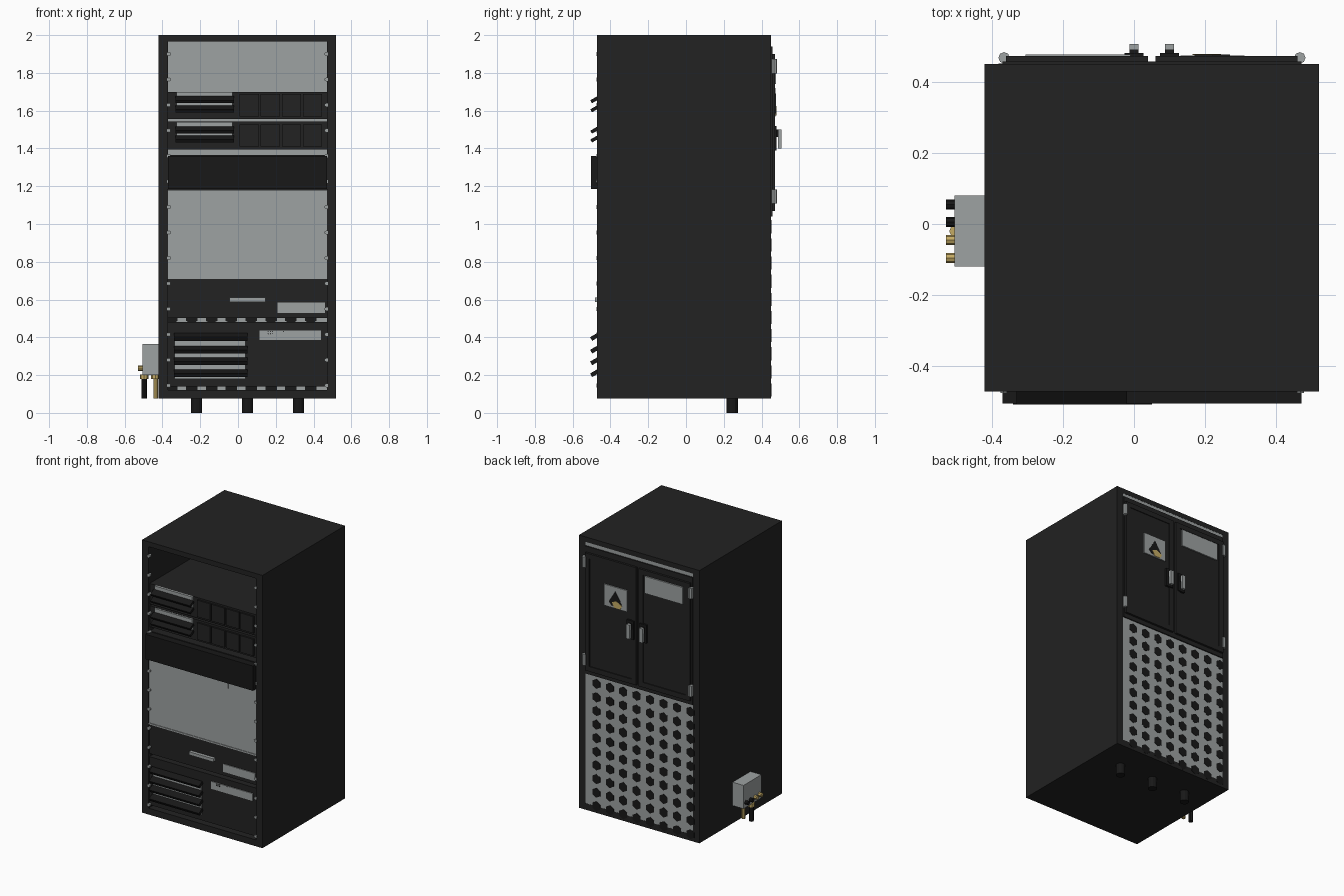
import bpy, bmesh, math
from mathutils import Matrix, Vector

old = bpy.data.objects.get("Cube")
if old:
    bpy.data.objects.remove(old, do_unlink=True)


def material(name, rgb, rough=0.6):
    m = bpy.data.materials.new(name)
    m.use_nodes = True
    m.diffuse_color = (*rgb, 1)
    b = m.node_tree.nodes["Principled BSDF"]
    b.inputs["Base Color"].default_value = (*rgb, 1)
    b.inputs["Roughness"].default_value = rough
    return m


CHARCOAL = material("charcoal", (0.016, 0.016, 0.016))
BLACK = material("black", (0.009, 0.009, 0.009))
GREY = material("light grey", (0.34, 0.36, 0.36))
BRASS = material("brass", (0.56, 0.41, 0.13))


def finish(bm, name, mat):
    bmesh.ops.recalc_face_normals(bm, faces=bm.faces)
    me = bpy.data.meshes.new(name)
    bm.to_mesh(me)
    bm.free()
    me.materials.append(mat)
    ob = bpy.data.objects.new(name, me)
    bpy.context.collection.objects.link(ob)
    return ob


def boxes(name, mat, *bounds, tilt=0):
    """Boxes given as (x0, x1, y0, y1, z0, z1), each tilted about its own x axis."""
    bm = bmesh.new()
    for x0, x1, y0, y1, z0, z1 in bounds:
        mid = Vector((x0 + x1, y0 + y1, z0 + z1)) / 2
        size = Matrix.Diagonal((x1 - x0, y1 - y0, z1 - z0, 1))
        bmesh.ops.create_cube(bm, size=1, matrix=Matrix.Translation(mid) @ Matrix.Rotation(tilt, 4, 'X') @ size)
    return finish(bm, name, mat)


def rods(name, mat, centres, r, length, axis='Z', sides=8):
    """Prisms of one size along an axis."""
    turn = {'X': Matrix.Rotation(math.pi / 2, 4, 'Y'),
            'Y': Matrix.Rotation(math.pi / 2, 4, 'X'), 'Z': Matrix()}[axis]
    bm = bmesh.new()
    for c in centres:
        bmesh.ops.create_cone(bm, cap_ends=True, segments=sides, radius1=r, radius2=r,
                              depth=length, matrix=Matrix.Translation(c) @ turn)
    return finish(bm, name, mat)


L, R = -0.37, 0.47          # opening between the side walls

# Cabinet shell, open at front and back
boxes("cabinet_shell", CHARCOAL,
      (-0.42, L, -0.47, 0.45, 0.075, 2.0), (R, 0.52, -0.47, 0.45, 0.075, 2.0),
      (L, R, -0.47, 0.45, 1.965, 2.0), (L, R, -0.47, 0.45, 0.075, 0.12))

# Back panel with a grid of dark vent holes
boxes("back_panel", GREY, (L, R, 0.43, 0.449, 0.12, 1.965))
rods("back_panel_holes", BLACK,
     [(0.385 - 0.105 * i, 0.44, 0.985 - 0.096 * j) for i in range(8) for j in range(10)],
     0.035, 0.023, 'Y', 6)

# Rack units: name, bottom, top, front y, material
for name, z0, z1, y, mat in [("upper_server", 1.555, 1.70, -0.455, CHARCOAL),
                             ("second_server", 1.395, 1.543, -0.455, CHARCOAL),
                             ("drawer_body", 1.18, 1.365, -0.455, CHARCOAL),
                             ("large_grey_unit", 0.71, 1.18, -0.463, GREY),
                             ("control_unit", 0.502, 0.71, -0.46, CHARCOAL),
                             ("power_unit", 0.14, 0.48, -0.46, CHARCOAL)]:
    boxes(name, mat, (L, R, y, 0.38, z0, z1))

# Black drawer front standing out of the rack
boxes("drawer_front", BLACK, (L, R, -0.504, -0.455, 1.185, 1.36))

# Large grey unit: handle lip and lower seam
boxes("grey_unit_handle", GREY, (-0.155, 0.25, -0.469, -0.46, 1.13, 1.165))
boxes("grey_unit_lower_lip", GREY, (L, R, -0.467, -0.46, 0.71, 0.72))


# Louvred vents: grey backing with downward tilted slats
def vent(name, x0, x1, z0, z1, slats, thick):
    boxes(name + "_backing", GREY, (x0 + 0.005, x1 - 0.01, -0.468, -0.45, z0, z1))
    boxes(name + "_slats", BLACK,
          *[(x0, x1, -0.505, -0.462, z - thick / 2, z + thick / 2) for z in slats],
          tilt=math.radians(30))


vent("upper_vent", -0.33, -0.02, 1.60, 1.70, (1.658, 1.61), 0.018)
vent("second_vent", -0.33, -0.02, 1.44, 1.541, (1.497, 1.45), 0.018)
vent("power_vent", -0.34, 0.05, 0.18, 0.385, (0.402, 0.335, 0.273, 0.21), 0.022)

# Drive bay covers beside the upper vents
for name, z0 in (("upper_drive_covers", 1.57), ("second_drive_covers", 1.41)):
    boxes(name, CHARCOAL,
          *[(0.008 + 0.112 * i, 0.11 + 0.112 * i, -0.467, -0.45, z0, z0 + 0.118) for i in range(4)])

# Control and power unit details
boxes("control_handle", GREY, (-0.045, 0.145, -0.483, -0.455, 0.588, 0.61))
boxes("control_plate", GREY, (0.21, 0.46, -0.466, -0.455, 0.53, 0.585))
boxes("power_plate", GREY, (0.115, 0.44, -0.466, -0.455, 0.385, 0.437))
rods("power_plate_dots", BLACK,
     [(0.16 + 0.011 * i, -0.466, 0.43 - 0.011 * j) for i in range(3) for j in range(2)] + [(0.24, -0.466, 0.432)],
     0.003, 0.003, 'Y', 6)

# Rack screws down both front edges
rods("rack_screws", GREY,
     [(x, -0.464, 1.9 - 0.135 * i) for x in (-0.366, 0.468) for i in range(14)],
     0.011, 0.022, 'Y', 6)

# Back doors: frame, leaves and raised rims
boxes("door_frame", CHARCOAL, (L, R, 0.445, 0.457, 1.04, 1.94))
for side, x0, x1 in (("left", 0.06, 0.46), ("right", -0.36, 0.04)):
    z0, z1, w = 1.07, 1.9, 0.035
    boxes(side + "_door", CHARCOAL, (x0, x1, 0.45, 0.466, z0, z1))
    boxes(side + "_door_rim", CHARCOAL,
          (x0, x0 + w, 0.46, 0.472, z0, z1), (x1 - w, x1, 0.46, 0.472, z0, z1),
          (x0 + w, x1 - w, 0.46, 0.472, z0, z0 + w), (x0 + w, x1 - w, 0.46, 0.472, z1 - w, z1))
rods("door_hinges", GREY, [(x, 0.467, z) for x in (-0.365, 0.466) for z in (1.145, 1.835)],
     0.016, 0.075)

# Door handles: dark plate, neck and grey lever
for side, x in (("left", 0.10), ("right", 0.0)):
    boxes(side + "_handle_plate", BLACK, (x - 0.027, x + 0.027, 0.465, 0.48, 1.39, 1.52))
    boxes(side + "_handle_neck", BLACK, (x - 0.013, x + 0.013, 0.475, 0.49, 1.46, 1.5))
    boxes(side + "_handle_lever", GREY, (x - 0.013, x + 0.013, 0.487, 0.506, 1.40, 1.5))

# Door signs, one with a dark peak over a brass mark
boxes("name_plate", GREY, (-0.305, -0.01, 0.46, 0.476, 1.74, 1.86))
boxes("warning_plate", GREY, (0.13, 0.31, 0.46, 0.474, 1.57, 1.72))


def plate(name, mat, pts, y):
    bm = bmesh.new()
    face = bm.faces.new([bm.verts.new((x, y, z)) for x, z in pts])
    out = bmesh.ops.extrude_face_region(bm, geom=[face])
    bmesh.ops.translate(bm, vec=(0, 0.003, 0),
                        verts=[v for v in out["geom"] if isinstance(v, bmesh.types.BMVert)])
    return finish(bm, name, mat)


plate("warning_peak", BLACK, [(0.22, 1.69), (0.27, 1.61), (0.25, 1.585), (0.19, 1.585), (0.17, 1.61)], 0.473)
plate("warning_mark", BRASS, [(0.245, 1.61), (0.21, 1.625), (0.165, 1.60), (0.18, 1.575), (0.225, 1.575)], 0.475)

# Cable box on the side wall with plugs and pipes
boxes("side_box", GREY, (-0.505, -0.42, -0.12, 0.08, 0.20, 0.365))
for name, mat, ys in (("black_plugs", BLACK, (0.055, 0.005)), ("brass_plugs", BRASS, (-0.045, -0.095))):
    rods(name, mat, [(-0.515, y, 0.237) for y in ys], 0.014, 0.027, 'X')
rods("pipe_collars", BRASS, [(x, -0.02, 0.191) for x in (-0.497, -0.438)], 0.022, 0.024)
rods("black_pipe", BLACK, [(-0.497, -0.02, 0.13)], 0.015, 0.11)
rods("brass_pipe", BRASS, [(-0.435, -0.02, 0.13)], 0.012, 0.11)

# Cable outlets under the cabinet
rods("bottom_outlets", BLACK, [(x, 0.245, 0.045) for x in (-0.22, 0.05, 0.32)], 0.03, 0.09, 'Z', 12)
